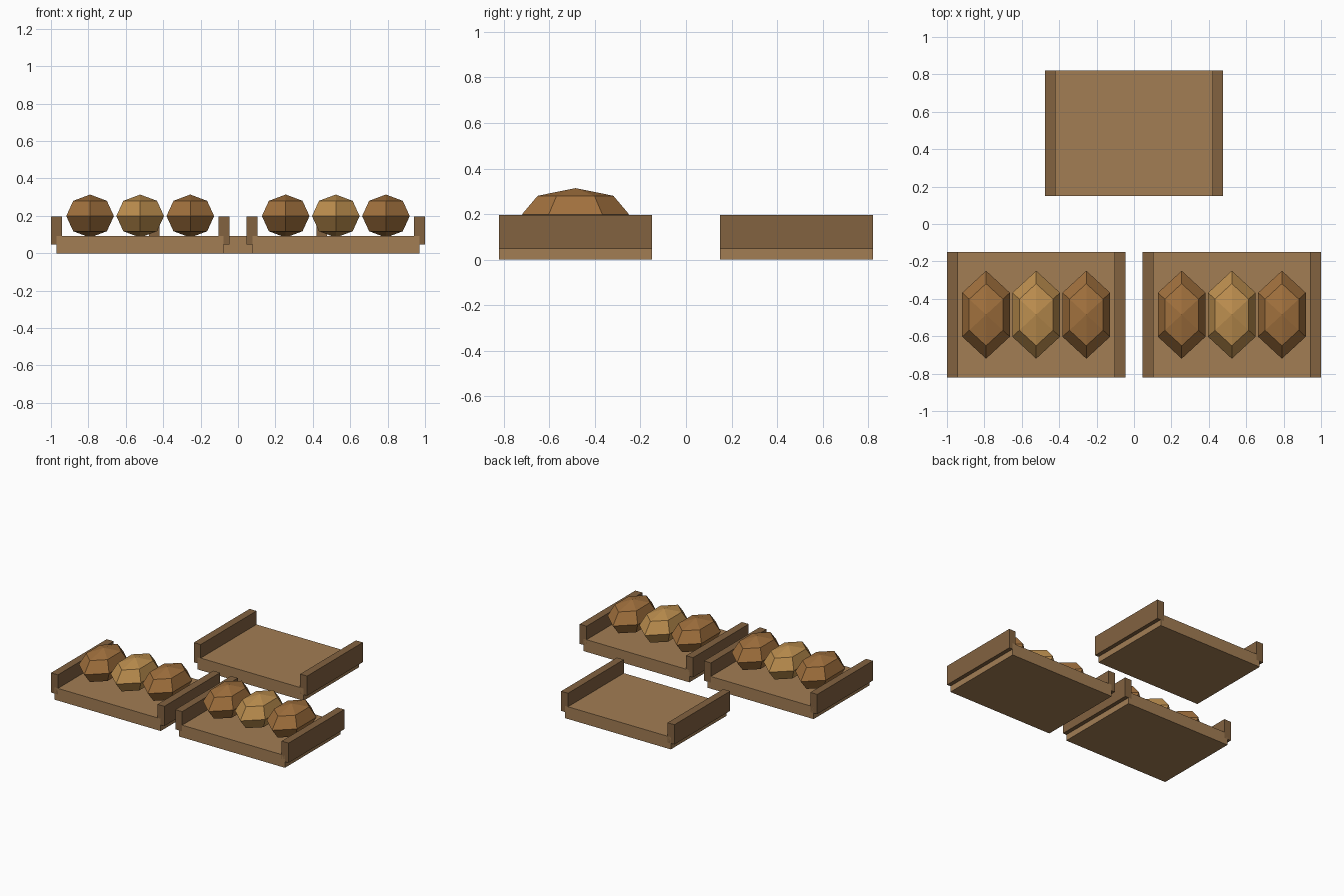
import bpy

if "Cube" in bpy.data.objects:
    bpy.data.objects.remove(bpy.data.objects["Cube"])


def material(name, rgb):
    m = bpy.data.materials.new(name)
    m.diffuse_color = (*rgb, 1)
    m.use_nodes = True
    m.node_tree.nodes["Principled BSDF"].inputs["Base Color"].default_value = m.diffuse_color
    return m


BOARD = material("board_wood", (0.36, 0.205, 0.088))
RAIL = material("rail_wood", (0.224, 0.122, 0.051))
CRUST = material("brown_crust", (0.355, 0.163, 0.047))
GOLDEN = material("golden_crust", (0.51, 0.274, 0.078))


def box(name, centre, size, mat):
    bpy.ops.mesh.primitive_cube_add(size=1, location=centre)
    ob = bpy.context.object
    ob.name = name
    ob.scale = size
    ob.data.materials.append(mat)


def loaf(name, x, y, mat):
    # six-sided low-poly ball, points facing front and back
    bpy.ops.mesh.primitive_uv_sphere_add(segments=6, ring_count=4, radius=1,
                                         location=(x, y, 0.199))
    ob = bpy.context.object
    ob.name = name
    ob.scale = (0.147, 0.235, 0.115)
    ob.data.materials.append(mat)


def tray(prefix, x, y, filled):
    # base board with a raised rail straddling each side edge
    box(prefix + "_tray_base", (x, y, 0.0465), (0.893, 0.67, 0.093), BOARD)
    for side, label in ((-1, "left"), (1, "right")):
        box(f"{prefix}_tray_{label}_rail", (x + side * 0.448, y, 0.121),
            (0.058, 0.67, 0.15), RAIL)
    # row of three loaves, the middle one paler
    if filled:
        for i in (-1, 0, 1):
            loaf(f"{prefix}_loaf_{i + 2}", x + i * 0.268, y,
                 CRUST if i else GOLDEN)


tray("front_left", -0.523, -0.485, True)
tray("front_right", 0.523, -0.485, True)
tray("back", 0, 0.485, False)
